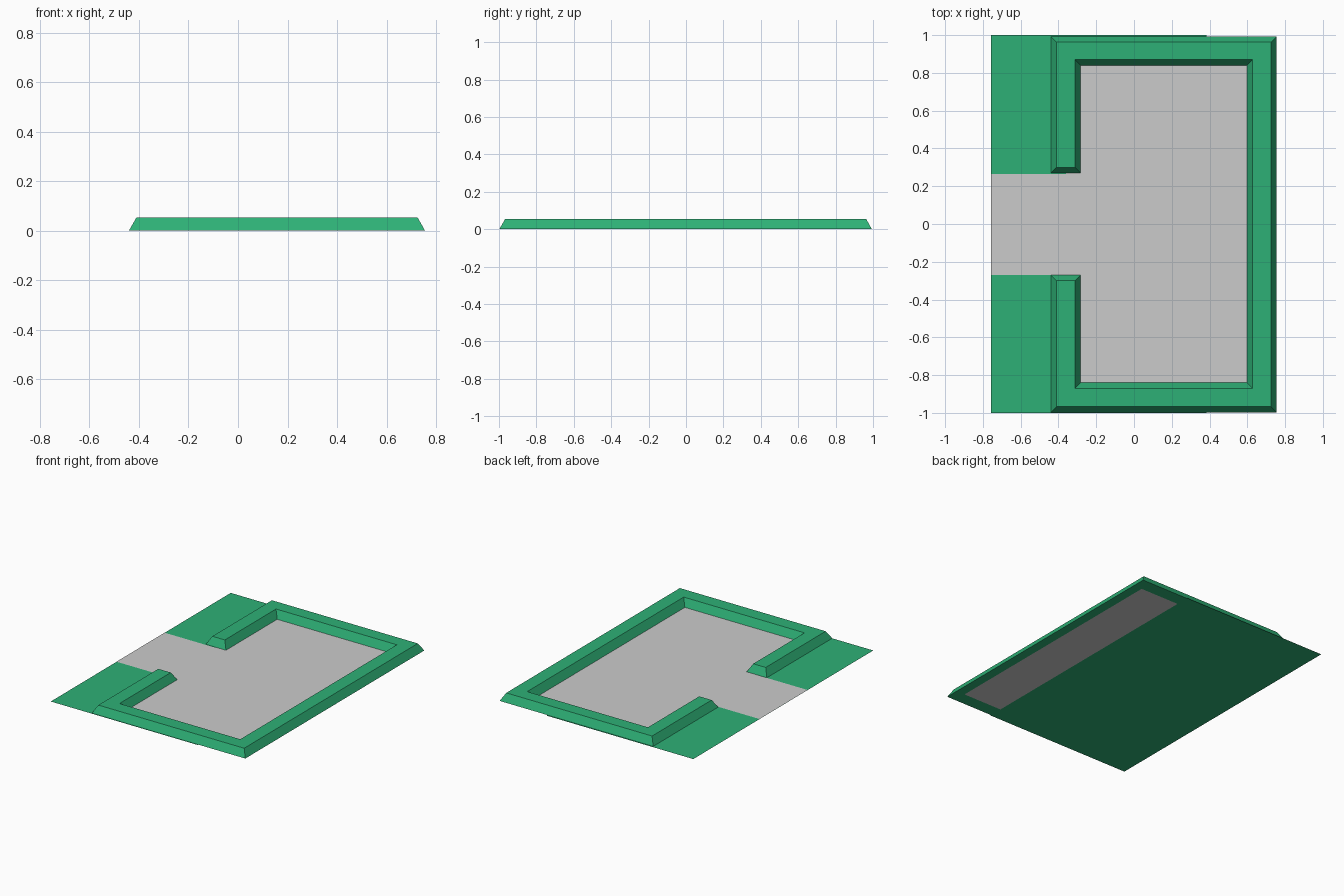
import bpy, bmesh
from mathutils import Vector

if "Cube" in bpy.data.objects:
    bpy.data.objects.remove(bpy.data.objects["Cube"])

green = bpy.data.materials.new("green")
green.diffuse_color = (0.027, 0.434, 0.18, 1)
green.use_nodes = True
green.node_tree.nodes["Principled BSDF"].inputs["Base Color"].default_value = green.diffuse_color


def slab(name, outline, z, height=0, inset=0, material=None):
    """Flat counter-clockwise outline, optionally raised with sloped sides."""
    bm = bmesh.new()
    pts = [Vector((x, y, z)) for x, y in outline]
    low = [bm.verts.new(p) for p in pts]
    n = len(pts)
    if height:
        normals = []
        for i in range(n):
            d = (pts[(i + 1) % n] - pts[i]).normalized()
            normals.append(Vector((-d.y, d.x, 0)))
        top = [bm.verts.new(pts[i] + (normals[i] + normals[i - 1]) * inset
                            + Vector((0, 0, height))) for i in range(n)]
        bm.faces.new(low[::-1])
        bm.faces.new(top)
        for i in range(n):
            j = (i + 1) % n
            bm.faces.new((low[i], low[j], top[j], top[i]))
    else:
        bm.faces.new(low)
    mesh = bpy.data.meshes.new(name)
    bm.to_mesh(mesh)
    bm.free()
    obj = bpy.data.objects.new(name, mesh)
    bpy.context.collection.objects.link(obj)
    if material:
        mesh.materials.append(material)
    return obj


# Grass sheet under the entrance side
slab("grass", [(-0.757, -1), (0.385, -1), (0.385, 1), (-0.757, 1)], 0, material=green)

# T-shaped paved floor: courtyard plus entrance path
slab("paved_floor", [(-0.757, -0.27), (-0.36, -0.27), (-0.36, -0.9), (0.69, -0.9),
                     (0.69, 0.9), (-0.36, 0.9), (-0.36, 0.265), (-0.757, 0.265)], 0.001)

# Earth bank with sloped sides and a gap for the entrance
slab("earth_bank", [(-0.44, -0.997), (0.755, -0.997), (0.755, 0.993), (-0.44, 0.993),
                    (-0.44, 0.27), (-0.283, 0.27), (-0.283, 0.84), (0.597, 0.84),
                    (0.597, -0.84), (-0.283, -0.84), (-0.283, -0.27), (-0.44, -0.27)],
     0.002, height=0.053, inset=0.03, material=green)
